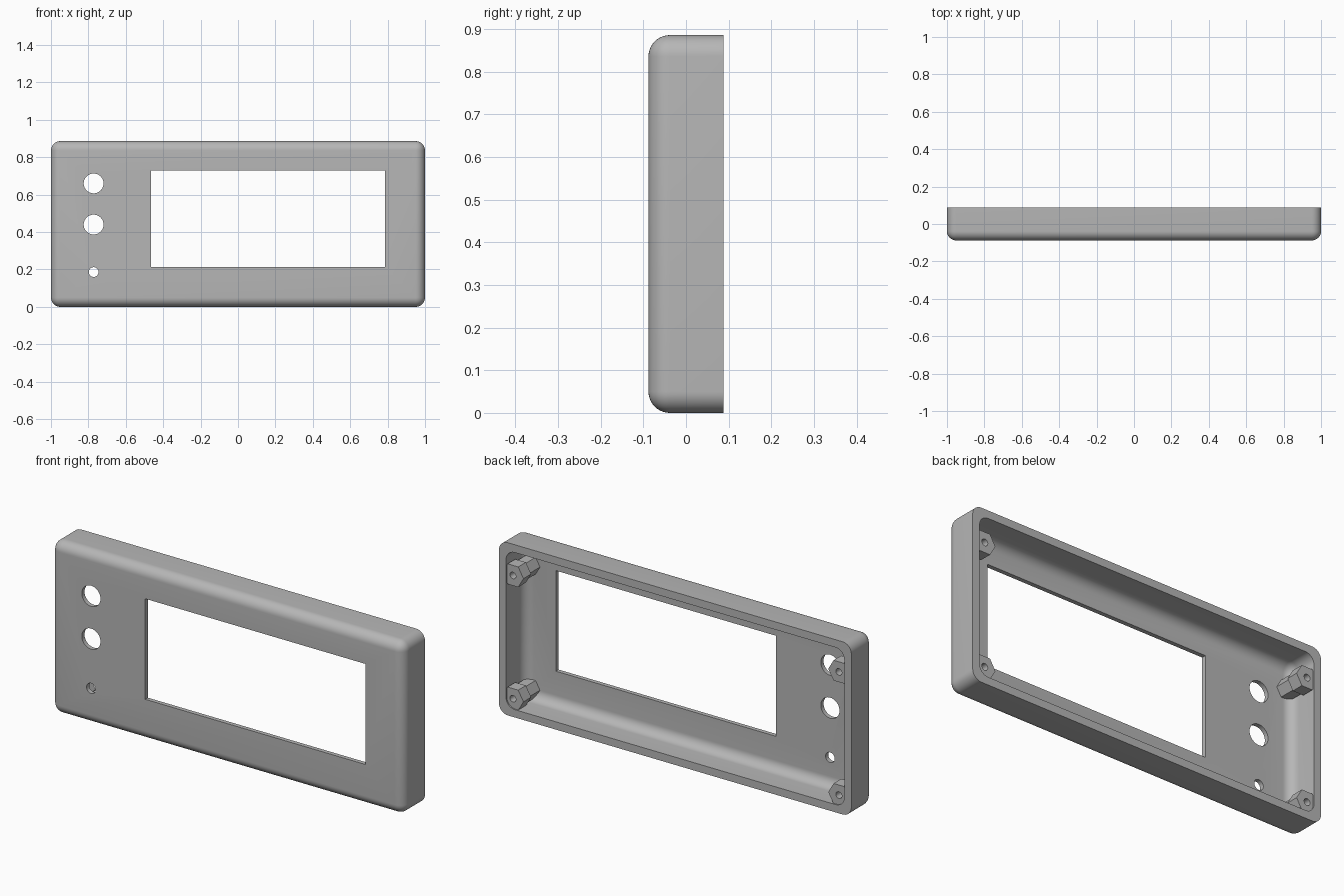
import bpy, bmesh, math
from mathutils import Matrix, Vector

cube = bpy.data.objects.get("Cube")
if cube:
    bpy.data.objects.remove(cube, do_unlink=True)

grey = bpy.data.materials.new("plain_grey")
grey.use_nodes = True
GREY = (0.47, 0.47, 0.47, 1)
grey.diffuse_color = GREY
grey.node_tree.nodes["Principled BSDF"].inputs["Base Color"].default_value = GREY

H = 0.886        # case height
BACK = 0.088     # half depth
WALL = 0.04


def add_object(name, bm):
    bmesh.ops.recalc_face_normals(bm, faces=bm.faces)
    me = bpy.data.meshes.new(name)
    bm.to_mesh(me)
    bm.free()
    me.materials.append(grey)
    ob = bpy.data.objects.new(name, me)
    bpy.context.collection.objects.link(ob)
    return ob


def box(name, lo, hi, radius=0):
    """Box from corner to corner, with every edge but the back ones rounded."""
    lo, hi = Vector(lo), Vector(hi)
    bm = bmesh.new()
    bmesh.ops.create_cube(bm, size=1)
    for v in bm.verts:
        v.co = (lo + hi) / 2 + v.co * (hi - lo)
    if radius:
        edges = [e for e in bm.edges if min(v.co.y for v in e.verts) < hi.y - 0.001]
        bmesh.ops.bevel(bm, geom=edges, offset=radius, segments=10,
                        profile=0.5, affect='EDGES')
    return add_object(name, bm)


def prism(name, x, z, y0, y1, radius, sides):
    """Round or hexagonal bar running front to back, one corner facing sideways."""
    bm = bmesh.new()
    bmesh.ops.create_cone(bm, cap_ends=True, segments=sides, radius1=radius,
                          radius2=radius, depth=y1 - y0)
    bm.verts.ensure_lookup_table()
    corner = bm.verts[0].co
    turn = math.atan2(corner.y, corner.x)
    bmesh.ops.rotate(bm, verts=bm.verts, matrix=Matrix.Rotation(-turn, 3, 'Z'))
    bmesh.ops.rotate(bm, verts=bm.verts, matrix=Matrix.Rotation(math.pi / 2, 3, 'X'))
    bmesh.ops.translate(bm, verts=bm.verts, vec=(x, (y0 + y1) / 2, z))
    return add_object(name, bm)


def combine(ob, tool, operation):
    """Apply a boolean and discard the tool."""
    mod = ob.modifiers.new("boolean", 'BOOLEAN')
    mod.operation, mod.solver, mod.object = operation, 'EXACT', tool
    bpy.context.view_layer.update()
    result = bpy.data.meshes.new_from_object(
        ob.evaluated_get(bpy.context.evaluated_depsgraph_get()))
    ob.modifiers.clear()
    ob.data = result
    bpy.data.objects.remove(tool, do_unlink=True)


def smooth(ob):
    ob.data.shade_smooth()
    ob.data.set_sharp_from_angle(angle=math.radians(30))


# Hollow case, open at the back
case = box("case_shell", (-1, -BACK, 0), (1, BACK, H), 0.05)
combine(case, box("cavity", (WALL - 1, -0.066, WALL),
                  (1 - WALL, 0.2, H - WALL), 0.05), 'DIFFERENCE')

# Display window and control holes
combine(case, box("window", (-0.465, -0.2, 0.212), (0.785, 0, 0.728)), 'DIFFERENCE')
for z, r in ((0.66, 0.053), (0.44, 0.053), (0.186, 0.026)):
    combine(case, prism("hole", -0.772, z, -0.2, 0, r, 48), 'DIFFERENCE')
smooth(case)

# Stepped hexagonal mounting posts with blind screw holes
for side, x in (("left", 0.925), ("right", -0.925)):
    for level, z in (("upper", 0.722), ("lower", 0.09)):
        post = prism(f"{level}_{side}_post", x, z, 0.02, 0.082, 0.06, 6)
        combine(post, prism("post_base", x, z, -0.075, 0.03, 0.05, 6), 'UNION')
        combine(post, prism("screw_hole", x, z, -0.03, 0.2, 0.017, 24), 'DIFFERENCE')
        smooth(post)
